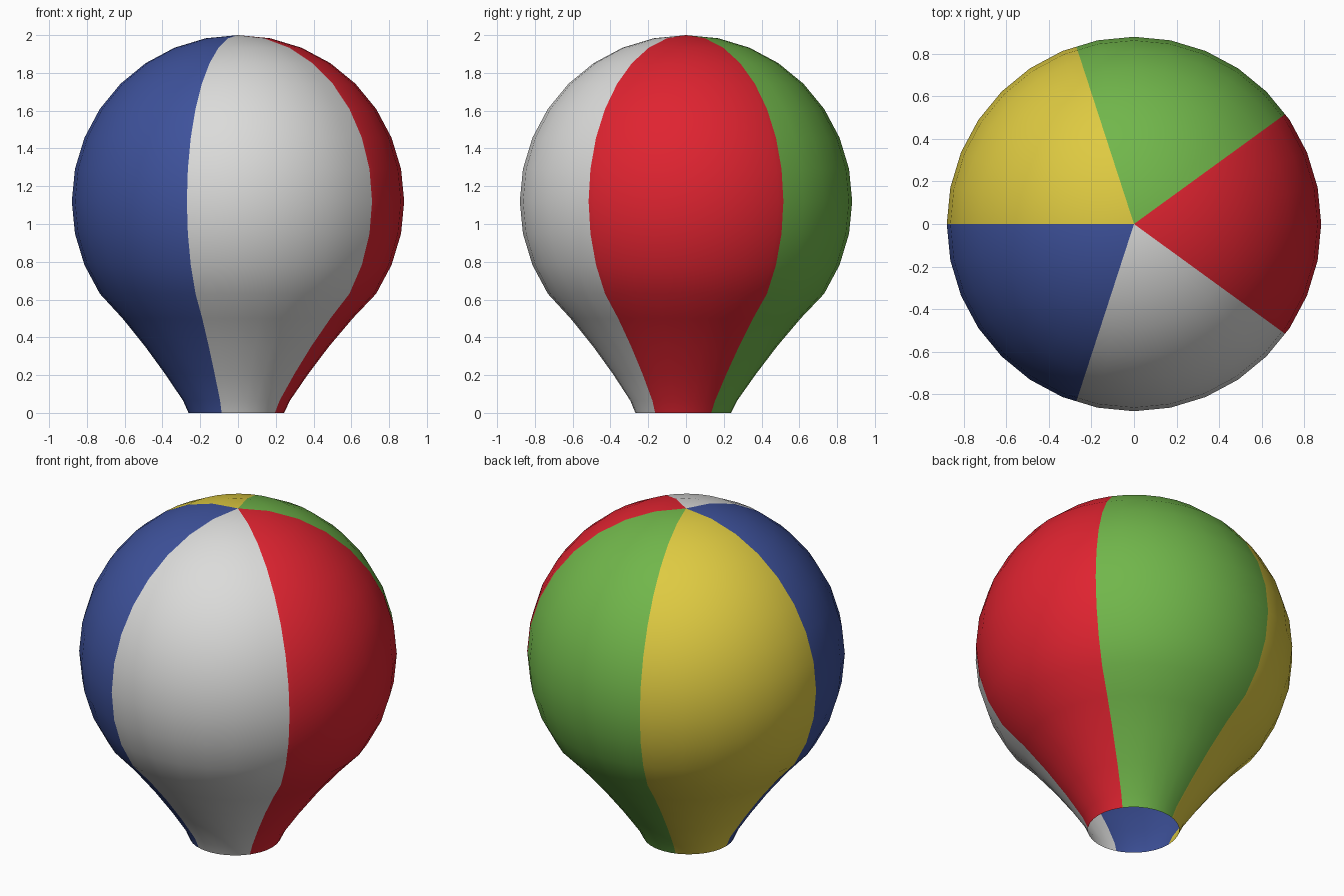
import bpy, bmesh, math

if "Cube" in bpy.data.objects:
    bpy.data.objects.remove(bpy.data.objects["Cube"])

R, CZ, STEP = 0.88, 1.12, math.radians(11.25)

# Five gore colours, counter-clockwise starting from -x
COLOURS = [("blue", (0.048, 0.084, 0.33)), ("white", (0.71, 0.71, 0.70)),
           ("red", (0.74, 0.017, 0.03)), ("green", (0.165, 0.47, 0.07)),
           ("yellow", (0.73, 0.59, 0.053))]

# Rings (radius, z, x shift, y shift): round crown, then tapering neck
rings = [(R * math.sin(k * STEP), CZ + R * math.cos(k * STEP), 0, 0) for k in range(1, 12)]
rings += [(0.609, 0.50, -0.002, -0.002), (0.487, 0.352, -0.005, -0.005),
          (0.378, 0.205, -0.007, -0.008), (0.283, 0.065, -0.008, -0.012),
          (0.253, 0.0, -0.009, -0.015)]

# 32 sides plus the colour seams, measured in degrees from -x
angles = sorted({k * 11.25 for k in range(32)} | {k * 72.0 for k in range(5)})


def unit_point(deg):
    """Point on a 32-sided polygon, so seams lie on its flat sides."""
    k = math.floor(deg / 11.25)
    a0, a1 = k * STEP - math.pi, (k + 1) * STEP - math.pi
    a = math.radians(deg) - math.pi
    r = math.cos(STEP / 2) / math.cos(a - (a0 + a1) / 2)
    return r * math.cos(a), r * math.sin(a)


bm = bmesh.new()
top = bm.verts.new((0, 0, 2))
grid = []
for r, z, dx, dy in rings:
    grid.append([bm.verts.new((r * x + dx, r * y + dy, z))
                 for x, y in map(unit_point, angles)])

n = len(angles)
for j in range(n):
    k = (j + 1) % n
    gore = int(angles[j] // 72)
    faces = [bm.faces.new((top, grid[0][j], grid[0][k]))]
    for a, b in zip(grid, grid[1:]):
        faces.append(bm.faces.new((a[j], b[j], b[k], a[k])))
    for f in faces:
        f.material_index = gore
        f.smooth = True

# Open-bottomed balloon envelope
mesh = bpy.data.meshes.new("balloon_envelope")
bm.to_mesh(mesh)
bm.free()
for name, rgb in COLOURS:
    mat = bpy.data.materials.new(name)
    mat.diffuse_color = (*rgb, 1)
    mat.use_nodes = True
    mat.node_tree.nodes["Principled BSDF"].inputs["Base Color"].default_value = mat.diffuse_color
    mesh.materials.append(mat)
obj = bpy.data.objects.new("balloon_envelope", mesh)
bpy.context.collection.objects.link(obj)
